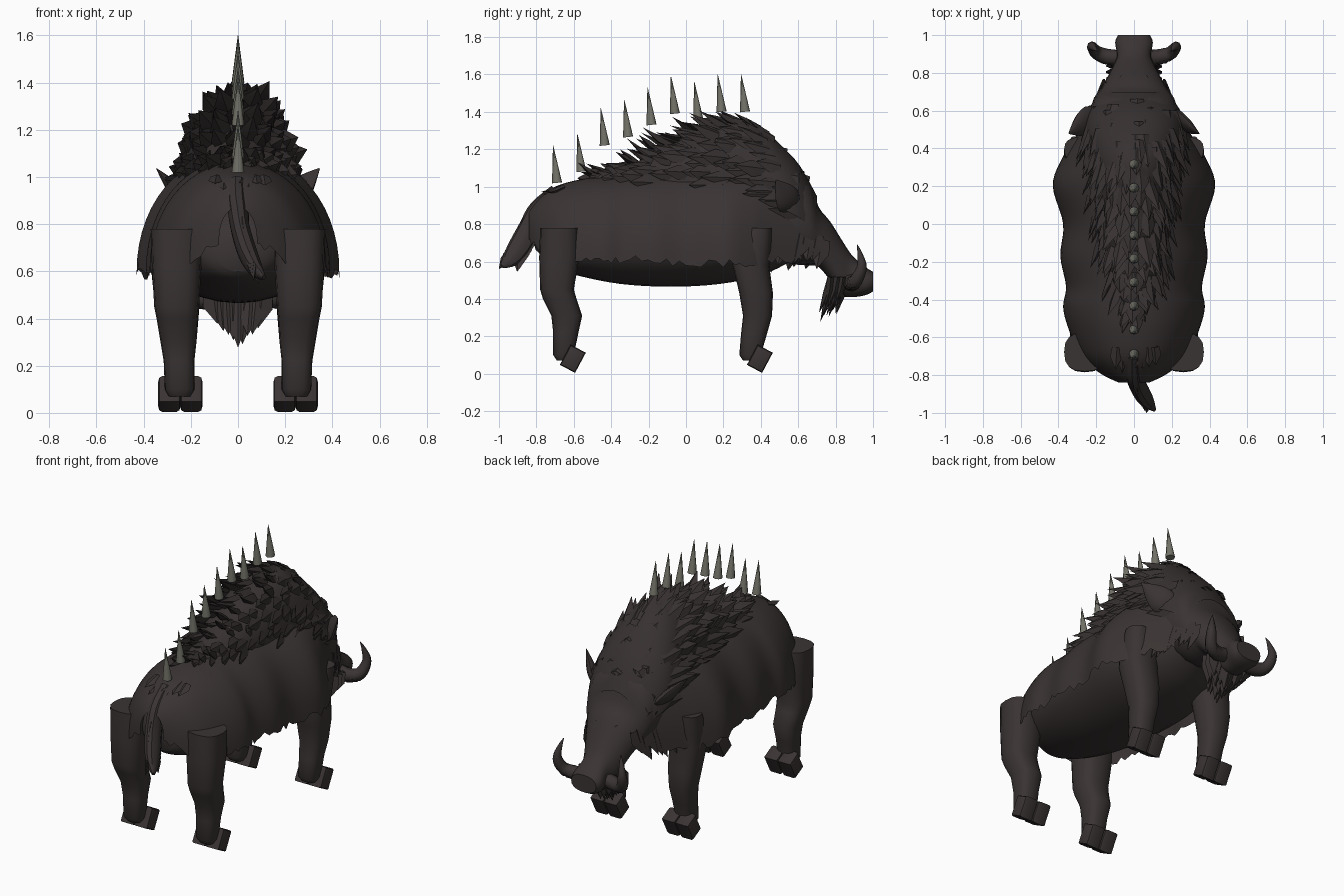
import bpy, bmesh, math, random
from mathutils import Vector, Matrix

random.seed(4)
cube = bpy.data.objects.get("Cube")
if cube:
    bpy.data.objects.remove(cube, do_unlink=True)


def material(name, rgb):
    m = bpy.data.materials.new(name)
    m.use_nodes = True
    m.diffuse_color = (*rgb, 1)
    m.node_tree.nodes["Principled BSDF"].inputs["Base Color"].default_value = (*rgb, 1)
    return m


HIDE = material("dark brown hide", (0.042, 0.034, 0.033))
MANE = material("darker mane hair", (0.038, 0.031, 0.03))
SPINE = material("grey spine horn", (0.17, 0.17, 0.14))


def finish(name, bm, mat, angle=40):
    bmesh.ops.recalc_face_normals(bm, faces=bm.faces)
    me = bpy.data.meshes.new(name)
    bm.to_mesh(me)
    bm.free()
    me.materials.append(mat)
    me.shade_smooth()
    me.set_sharp_from_angle(angle=math.radians(angle))
    ob = bpy.data.objects.new(name, me)
    bpy.context.collection.objects.link(ob)


def smooth_rows(rows, k=4):
    """Catmull-Rom resampling of a list of station tuples."""
    out = []
    for i in range(len(rows) - 1):
        p = [rows[max(i - 1, 0)], rows[i], rows[i + 1], rows[min(i + 2, len(rows) - 1)]]
        for s in range(k):
            t = s / k
            out.append(tuple(0.5 * (2 * b + (c - a) * t + (2 * a - 5 * b + 4 * c - d) * t * t
                                    + (3 * b - a - 3 * c + d) * t ** 3) for a, b, c, d in zip(*p)))
    return out + [rows[-1]]


def loft(bm, rings, closed=True, caps=True):
    vs = [[bm.verts.new(p) for p in r] for r in rings]
    n = len(vs[0])
    for a, b in zip(vs, vs[1:]):
        for i in range(n if closed else n - 1):
            j = (i + 1) % n
            bm.faces.new((a[i], a[j], b[j], b[i]))
    if caps:
        bm.faces.new(vs[0])
        bm.faces.new(vs[-1])


def power(v, p):
    return math.copysign(abs(v) ** (2 / p), v)


def ring(c, u, v, n=16, p=2.0):
    """Superellipse loop around c with half axes u and v."""
    c, u, v = Vector(c), Vector(u), Vector(v)
    return [c + u * power(math.cos(a), p) + v * power(math.sin(a), p)
            for a in (2 * math.pi * i / n for i in range(n))]


def barrel(rows, k, n, p):
    """Rings across the body from (y, half width, top, bottom) stations."""
    return [ring((0, y, (t + b) / 2), (w, 0, 0), (0, 0, (t - b) / 2), n, p)
            for y, w, t, b in smooth_rows(rows, k)]


def tube(bm, path, n=8, flat=1.0):
    """Tapered tube through (x, y, z, radius) stations."""
    pts = [Vector(r[:3]) for r in path]
    rings = []
    for i, r in enumerate(path):
        d = (pts[min(i + 1, len(pts) - 1)] - pts[max(i - 1, 0)]).normalized()
        u = d.cross(Vector((0.9, 0.1, 0.3))).normalized()
        rings.append(ring(pts[i], u * r[3], d.cross(u) * r[3] * flat, n))
    loft(bm, rings)


def tuft(bm, base, direction, normal, length, width):
    """Leaf-shaped lock of hair, bent slightly along the normal."""
    d, nrm = Vector(direction).normalized(), Vector(normal).normalized()
    base = Vector(base)
    side = d.cross(nrm).normalized() * width / 2
    thick = nrm * width * 0.22
    mid = base + d * length * 0.45
    tip = bm.verts.new(base + d * length + nrm * length * 0.1)
    a, b = ([bm.verts.new(c + o * k) for o in (side, thick, -side, -thick)]
            for c, k in ((base, 0.8), (mid, 1.0)))
    for i in range(4):
        j = (i + 1) % 4
        bm.faces.new((a[i], a[j], b[j], b[i]))
        bm.faces.new((b[i], b[j], tip))


def arch(y, w, top, hem, n=28, p=2.1, ragged=0.0):
    pts = []
    for i in range(n + 1):
        a = math.pi * i / n
        z = hem + (top - hem) * power(max(math.sin(a), 0), p)
        pts.append(Vector((w * power(math.cos(a), p), y, z)))
    for k in (0, -1):
        pts[k].z += random.uniform(-ragged, ragged)
    return pts


# Belly: rounded barrel under the coat (y, half width, top, bottom)
belly = [(-0.74, 0.08, 0.74, 0.6), (-0.7, 0.17, 0.82, 0.565), (-0.58, 0.27, 0.9, 0.525), (-0.35, 0.33, 0.94, 0.48),
         (-0.08, 0.355, 0.96, 0.465), (0.18, 0.36, 0.96, 0.48), (0.4, 0.29, 0.94, 0.525), (0.56, 0.2, 0.9, 0.6)]
bm = bmesh.new()
loft(bm, barrel(belly, 4, 28, 2.0))
finish("belly", bm, HIDE)

# Coat: arched shell with a ragged hem (y, half width, top, hem)
coat = [(-0.84, 0.08, 0.87, 0.73), (-0.79, 0.18, 0.93, 0.66), (-0.7, 0.28, 1.0, 0.61),
        (-0.56, 0.345, 1.04, 0.6), (-0.44, 0.375, 1.055, 0.6), (-0.33, 0.36, 1.065, 0.61),
        (-0.17, 0.39, 1.075, 0.6), (0, 0.375, 1.09, 0.59), (0.2, 0.43, 1.1, 0.59),
        (0.34, 0.385, 1.12, 0.58), (0.46, 0.31, 1.13, 0.6), (0.62, 0.22, 1.06, 0.62)]
bm = bmesh.new()
loft(bm, [arch(*r, ragged=0.022) for r in smooth_rows(coat, 5)], closed=False, caps=False)
finish("coat", bm, HIDE, 60)

# Head: wedge from the neck to the blunt snout (y, half width, top, bottom)
head = [(0.42, 0.22, 1.1, 0.66), (0.56, 0.235, 1.1, 0.59), (0.66, 0.215, 1.02, 0.58),
        (0.71, 0.18, 0.89, 0.57), (0.77, 0.145, 0.815, 0.5), (0.83, 0.115, 0.72, 0.42),
        (0.89, 0.09, 0.63, 0.41), (0.96, 0.1, 0.57, 0.42), (1.0, 0.085, 0.545, 0.44)]
bm = bmesh.new()
loft(bm, barrel(head, 3, 20, 2.3))
finish("head", bm, HIDE)

# Mane: domed base covered by rows of locks (y, half width, top, hem)
mane = [(-0.46, 0.05, 1.07, 1.02), (-0.25, 0.14, 1.14, 1.0), (-0.05, 0.19, 1.24, 1.0),
        (0.15, 0.21, 1.32, 1.0), (0.3, 0.23, 1.355, 0.98), (0.42, 0.25, 1.3, 0.94),
        (0.52, 0.265, 1.21, 0.88), (0.61, 0.24, 1.11, 0.83), (0.7, 0.17, 0.95, 0.76)]
rows = smooth_rows(mane, 3)
bm = bmesh.new()
loft(bm, [arch(*r, n=18, p=2) for r in rows], closed=False, caps=False)
finish("mane_base", bm, MANE)
bm = bmesh.new()
for y, w, top, hem in rows[:-2]:
    count = 5 + int(w * 24)
    for i in range(count):
        a = math.pi * (i + random.uniform(0.1, 0.9)) / count
        h = top - hem
        out = Vector((math.cos(a) * h, 0.04, math.sin(a) * w)).normalized()
        base = Vector((w * math.cos(a), y + random.uniform(-0.03, 0.03), hem + h * math.sin(a))) - out * 0.015
        back = Vector((0, -1, 0)) + out * random.uniform(0.1, 0.2 + 0.4 * math.sin(a))
        tuft(bm, base, back, out, random.uniform(0.12, 0.2) * (0.6 + w * 1.8), random.uniform(0.06, 0.1))
finish("mane_locks", bm, MANE, 25)

# Back spines: nine cones hovering along the back (y, base height)
spines = [(-0.69, 1.02), (-0.56, 1.08), (-0.435, 1.22), (-0.31, 1.265), (-0.185, 1.33),
          (-0.06, 1.39), (0.065, 1.36), (0.19, 1.4), (0.315, 1.4)]
for k, (y, z) in enumerate(spines):
    bm = bmesh.new()
    bmesh.ops.create_cone(bm, cap_ends=True, segments=8, radius1=0.027, radius2=0.001, depth=0.2)
    bmesh.ops.transform(bm, verts=bm.verts, matrix=Matrix.Translation((0, y - 0.01, z + 0.1))
                        @ Matrix.Rotation(math.radians(6), 4, "X"))
    finish(f"back_spine_{k + 1}", bm, SPINE, 50)

# Leg profiles: (z, rear y, front y, inner x, outer x)
hind = [(0.78, -0.78, -0.575, 0.15, 0.37), (0.62, -0.785, -0.57, 0.155, 0.365),
        (0.45, -0.78, -0.6, 0.165, 0.355), (0.4, -0.765, -0.585, 0.17, 0.345),
        (0.31, -0.72, -0.555, 0.175, 0.33), (0.22, -0.71, -0.575, 0.185, 0.315),
        (0.1, -0.71, -0.6, 0.185, 0.31), (0.07, -0.69, -0.6, 0.2, 0.295)]
fore = [(0.78, 0.33, 0.46, 0.18, 0.37), (0.68, 0.27, 0.46, 0.16, 0.37),
        (0.58, 0.25, 0.445, 0.16, 0.365), (0.43, 0.285, 0.465, 0.165, 0.35),
        (0.31, 0.305, 0.46, 0.175, 0.33), (0.22, 0.295, 0.435, 0.185, 0.315),
        (0.1, 0.285, 0.4, 0.185, 0.31), (0.07, 0.305, 0.4, 0.2, 0.295)]

for side, s in (("left", 1), ("right", -1)):
    for pair, legs, fy in (("hind", hind, -0.605), ("fore", fore, 0.395)):
        bm = bmesh.new()
        loft(bm, [ring((s * (xa + xb) / 2, (ya + yb) / 2, z), ((xb - xa) / 2, 0, 0),
                       (0, (yb - ya) / 2, 0), 16, 2.6) for z, ya, yb, xa, xb in legs])
        finish(f"{pair}_leg_{side}", bm, HIDE)
        # Cloven hoof: two tilted toe blocks
        bm = bmesh.new()
        for x in (0.198, 0.291):
            bmesh.ops.create_cube(bm, size=1, matrix=Matrix.Translation((s * x, fy, 0.08))
                                  @ Matrix.Rotation(math.radians(-28), 4, "X")
                                  @ Matrix.Diagonal((0.094, 0.092, 0.122, 1)))
        bmesh.ops.recalc_face_normals(bm, faces=bm.faces)
        bm.normal_update()
        bmesh.ops.bevel(bm, geom=[e for e in bm.edges if abs(e.verts[0].co.x - e.verts[1].co.x) < 0.01],
                        offset=0.016, segments=2, profile=0.5, affect="EDGES")
        finish(f"{pair}_hoof_{side}", bm, HIDE)

    # Tusk: crescent curling out and up
    bm = bmesh.new()
    tube(bm, smooth_rows([(s * 0.05, 0.88, 0.5, 0.042), (s * 0.14, 0.885, 0.48, 0.042),
                          (s * 0.2, 0.91, 0.5, 0.036), (s * 0.222, 0.94, 0.57, 0.027),
                          (s * 0.21, 0.93, 0.64, 0.014), (s * 0.195, 0.915, 0.69, 0.002)]))
    finish(f"tusk_{side}", bm, HIDE, 60)

    # Ear: flattened leaf pointing out and back
    bm = bmesh.new()
    tube(bm, smooth_rows([(s * 0.19, 0.57, 0.87, 0.05), (s * 0.245, 0.55, 0.92, 0.075),
                          (s * 0.29, 0.52, 0.97, 0.06), (s * 0.345, 0.48, 1.035, 0.004)], 3), 10, 0.4)
    finish(f"ear_{side}", bm, HIDE)

    # Cheek ruff: broad locks lying along the jaw, and a brow ridge lock
    bm = bmesh.new()
    for i in range(9):
        y = 0.49 + 0.24 * i / 8
        tuft(bm, (s * (0.215 - 0.4 * max(y - 0.58, 0)), y, random.uniform(0.7, 0.77)),
             (s * 0.15, -0.2, -1), (s, 0, 0.15), random.uniform(0.13, 0.19), 0.1)
    tuft(bm, (s * 0.06, 0.78, 0.775), (s * 0.5, -0.5, 0.25), (s * 0.3, 0.7, 0.6), 0.12, 0.06)
    finish(f"cheek_ruff_{side}", bm, HIDE, 30)

# Chin beard: broad locks tapering to the middle
bm = bmesh.new()
for i in range(9):
    x = -0.12 + 0.24 * i / 8
    for y in (0.775, 0.81, 0.84):
        tuft(bm, (x * 0.9, y, 0.52), (-x * 1.2, -0.12 + random.uniform(-0.12, 0.08), -1), (0, -1, 0.1),
             0.25 - abs(x) * 0.7 - (y - 0.77) * 0.6 + random.uniform(-0.02, 0.02), 0.1)
finish("chin_beard", bm, HIDE, 30)

# Tail: drooping flat tube swinging to one side, fringed with locks
path = smooth_rows([(0, -0.68, 0.96, 0.06), (0, -0.78, 0.87, 0.065), (0.01, -0.835, 0.78, 0.06),
                    (0.04, -0.89, 0.68, 0.06), (0.075, -0.94, 0.61, 0.045), (0.11, -0.985, 0.575, 0.012)])
bm = bmesh.new()
tube(bm, path, 10, 0.7)
for x, y, z, r in path[3:-6]:
    for k in (-1, 1):
        tuft(bm, (x, y + k * r * 0.5, z), (0.2, -0.35 + k * 0.25, -0.9), (k * 0.9, -0.4, 0), 0.1, 0.06)
finish("tail", bm, HIDE, 35)

# Rump tuft: short locks above the tail
bm = bmesh.new()
for i in range(7):
    x = -0.09 + 0.033 * i
    tuft(bm, (x, -0.65, 1.0), (x * 0.8, -1, random.uniform(-0.55, -0.3)), (0, -0.4, 1),
         random.uniform(0.1, 0.16), 0.065)
finish("rump_tuft", bm, HIDE, 30)
